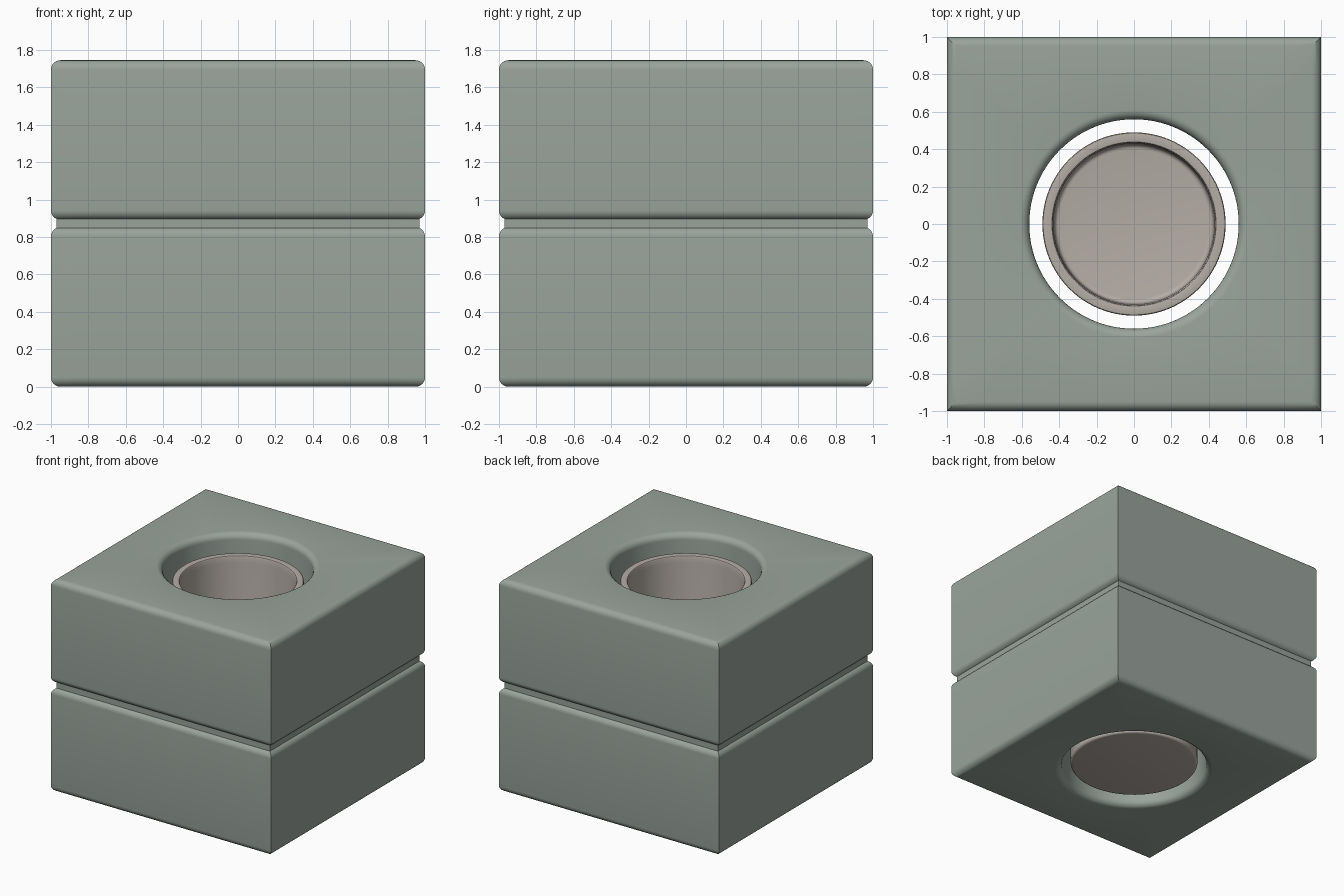
import bpy, bmesh
from math import sin, cos, pi, radians, acos, degrees

if "Cube" in bpy.data.objects:
    bpy.data.objects.remove(bpy.data.objects["Cube"])

N = 96        # points round each ring (multiple of 8 so square rings hit their corners)
H = 1.745     # block height
B = 0.05      # edge rounding


def arc(cx, cz, r, a0, a1, steps=6):
    return [(cx + r * cos(radians(a0 + (a1 - a0) * i / steps)),
             cz + r * sin(radians(a0 + (a1 - a0) * i / steps))) for i in range(steps + 1)]


def loft(name, rings, colour, closed):
    """Skin rings given as (square?, radius, height)."""
    bm = bmesh.new()
    loops = []
    for square, r, z in rings:
        loop = []
        for i in range(N):
            c, s = cos(2 * pi * i / N), sin(2 * pi * i / N)
            k = r / max(abs(c), abs(s)) if square else r
            loop.append(bm.verts.new((c * k, s * k, z)))
        loops.append(loop)
    pairs = list(zip(loops, loops[1:]))
    if closed:
        pairs.append((loops[-1], loops[0]))
    else:
        bm.faces.new(loops[0])
        bm.faces.new(loops[-1])
    for a, b in pairs:
        for i in range(N):
            j = (i + 1) % N
            bm.faces.new((a[i], a[j], b[j], b[i]))
    bmesh.ops.recalc_face_normals(bm, faces=bm.faces)
    mesh = bpy.data.meshes.new(name)
    bm.to_mesh(mesh)
    bm.free()
    ob = bpy.data.objects.new(name, mesh)
    bpy.context.collection.objects.link(ob)
    mat = bpy.data.materials.new(name + "_colour")
    mat.diffuse_color = (*colour, 1)
    mat.use_nodes = True
    mat.node_tree.nodes["Principled BSDF"].inputs["Base Color"].default_value = mat.diffuse_color
    mesh.materials.append(mat)
    bpy.ops.object.select_all(action='DESELECT')
    ob.select_set(True)
    bpy.context.view_layer.objects.active = ob
    bpy.ops.object.shade_smooth_by_angle(angle=radians(30))
    return ob


# Square block: rounded rims and a shallow groove round the middle
mid, half = H / 2, 0.07
cut = degrees(acos(0.4))
outer = arc(1 - B, B, B, -90, 0)
outer += arc(1 - B, mid - half, B, 0, cut)
outer += arc(1 - B, mid + half, B, -cut, 0)
outer += arc(1 - B, H - B, B, 0, 90)

# Round through-hole with rounded lips
R = 0.56
inner = arc(R + B, H - B, B, 90, 180) + arc(R + B, B, B, 180, 270)
loft("square_block",
     [(True, r, z) for r, z in outer] + [(False, r, z) for r, z in inner],
     (0.32, 0.37, 0.33), True)

# Round cup standing free inside the hole
cup = arc(0.47, 0.07, 0.02, -90, 0, 4)
cup += arc(0.482, 1.612, 0.008, 0, 90, 3)
cup += arc(0.443, 1.612, 0.008, 90, 180, 3)
cup += [(0.43, 1.57)]
cup += arc(0.40, 0.14, 0.025, 0, -90, 4)
loft("inner_cup", [(False, r, z) for r, z in cup], (0.46, 0.42, 0.38), False)
